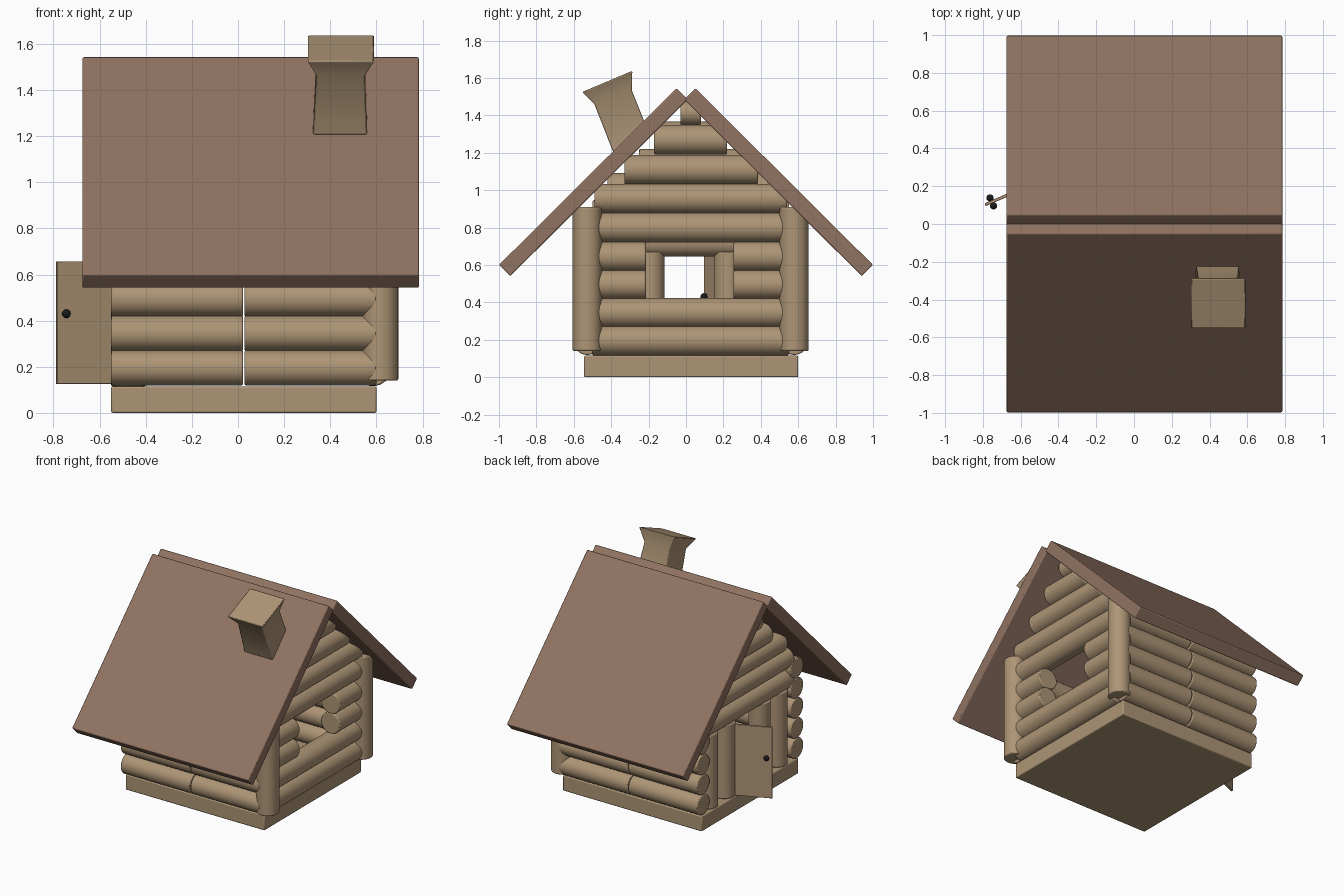
import bpy, bmesh, math
from mathutils import Vector

if "Cube" in bpy.data.objects:
    bpy.data.objects.remove(bpy.data.objects["Cube"])


def material(name, rgb):
    m = bpy.data.materials.new(name)
    m.diffuse_color = (*rgb, 1)
    m.use_nodes = True
    m.node_tree.nodes["Principled BSDF"].inputs["Base Color"].default_value = m.diffuse_color
    return m


WOOD = material("wood", (0.42, 0.30, 0.18))
ROOF = material("roof_brown", (0.28, 0.17, 0.12))
BLACK = material("black", (0.01, 0.01, 0.01))
R = 0.076


def finish(ob, name, mat, bevel=0.007):
    ob.name = name
    ob.data.materials.append(mat)
    if bevel:
        b = ob.modifiers.new("bevel", 'BEVEL')
        b.width, b.segments = bevel, 2
        b.limit_method, b.angle_limit = 'ANGLE', math.radians(35)
    bpy.context.view_layer.objects.active = ob
    bpy.ops.object.select_all(action='DESELECT')
    ob.select_set(True)
    bpy.ops.object.shade_smooth_by_angle(angle=math.radians(30))
    return ob


def log(name, a, b, r=R):
    a, b = Vector(a), Vector(b)
    bpy.ops.mesh.primitive_cylinder_add(vertices=32, radius=r, depth=(b - a).length, location=(a + b) / 2)
    ob = bpy.context.object
    ob.rotation_euler = (b - a).to_track_quat('Z', 'Y').to_euler()
    return finish(ob, name, WOOD)


def loft(name, rings, mat):
    """Closed solid through matching rings of points."""
    bm = bmesh.new()
    vs = [[bm.verts.new(p) for p in ring] for ring in rings]
    n = len(vs[0])
    bm.faces.new(vs[0])
    bm.faces.new(vs[-1])
    for lo, hi in zip(vs, vs[1:]):
        for i in range(n):
            bm.faces.new((lo[i], lo[(i + 1) % n], hi[(i + 1) % n], hi[i]))
    bmesh.ops.recalc_face_normals(bm, faces=bm.faces)
    me = bpy.data.meshes.new(name)
    bm.to_mesh(me)
    bm.free()
    ob = bpy.data.objects.new(name, me)
    bpy.context.collection.objects.link(ob)
    return finish(ob, name, mat)


# Foundation slab
foundation = [(-0.55, -0.545), (0.60, -0.545), (0.60, 0.60), (-0.55, 0.60)]
loft("foundation", [[(x, y, z) for x, y in foundation] for z in (0, 0.115)], WOOD)

# Two pitched roof panels
slope = [(0.05, 1.545), (1.0, 0.60), (0.94, 0.54), (-0.01, 1.485)]
for side, label in ((-1, "front"), (1, "back")):
    loft(label + "_roof", [[(x, side * y, z) for y, z in slope] for x in (-0.675, 0.785)], ROOF)

# Front and back walls: two logs end to end per row, with a corner post
for y, label in ((-0.528, "front"), (0.578, "back")):
    for row in range(5):
        z = 0.195 + 0.15 * row
        log(label + "_wall_log", (-0.55, y, z), (0.022, y, z))
        log(label + "_wall_log", (0.028, y, z), (0.60, y, z))
    log(label + "_corner_post", (0.617, y, 0.14), (0.617, y, 0.91), 0.078)

# Right wall with a window gap in rows 3 and 4
X = 0.585
for z, spans in ((0.195, [(-0.5, 0.55)]), (0.345, [(-0.5, 0.55)]),
                 (0.495, [(-0.5, -0.215), (0.255, 0.55)]),
                 (0.645, [(-0.5, -0.215), (0.255, 0.55)]),
                 (0.80, [(-0.5, 0.55)]), (0.955, [(-0.49, 0.54)]),
                 (1.11, [(-0.33, 0.385)]), (1.27, [(-0.17, 0.22)])):
    for y0, y1 in spans:
        log("right_wall_log", (X, y0, z), (X, y1, z), 0.079)
log("right_peak_log", (X, -0.03, 1.415), (X, 0.08, 1.415), 0.066)

# Left wall: upright logs beside the doorway, horizontal logs above
LX = -0.475
for y in (-0.39, -0.19, 0.225, 0.43):
    log("doorway_post", (LX, y, 0.115), (LX, y, 0.67))
for z, y0, y1 in ((0.72, -0.50, 0.55), (0.87, -0.50, 0.55), (1.015, -0.42, 0.44),
                  (1.145, -0.25, 0.29), (1.29, -0.13, 0.15)):
    log("left_gable_log", (LX, y0, z), (LX, y1, z))
log("left_peak_log", (LX, -0.03, 1.415), (LX, 0.06, 1.415), 0.066)

# Open door with a knob on each face
hinge, edge = Vector((-0.55, 0.205, 0)), Vector((-0.788, 0.102, 0))
along = (edge - hinge).normalized()
side = Vector((-along.y, along.x, 0))
corners = [p + side * s for p, s in ((hinge, -0.008), (edge, -0.008), (edge, 0.008), (hinge, 0.008))]
door = loft("door", [[c + Vector((0, 0, z)) for c in corners] for z in (0.125, 0.657)], WOOD)
door.modifiers["bevel"].width = 0.003
for s in (-1, 1):
    pos = edge - along * 0.038 + side * 0.023 * s + Vector((0, 0, 0.43))
    bpy.ops.mesh.primitive_uv_sphere_add(segments=16, ring_count=10, radius=0.019, location=pos)
    finish(bpy.context.object, "door_knob", BLACK, 0)

# Leaning chimney with a flared top, given as front and rear (y, z) per level
levels = [(0.325, 0.56, (-0.39, 1.205), (-0.19, 1.285)),
          (0.34, 0.55, (-0.49, 1.46), (-0.29, 1.535)),
          (0.30, 0.592, (-0.555, 1.525), (-0.287, 1.638))]
loft("chimney", [[(x0, *f), (x1, *f), (x1, *b), (x0, *b)] for x0, x1, f, b in levels], WOOD)
